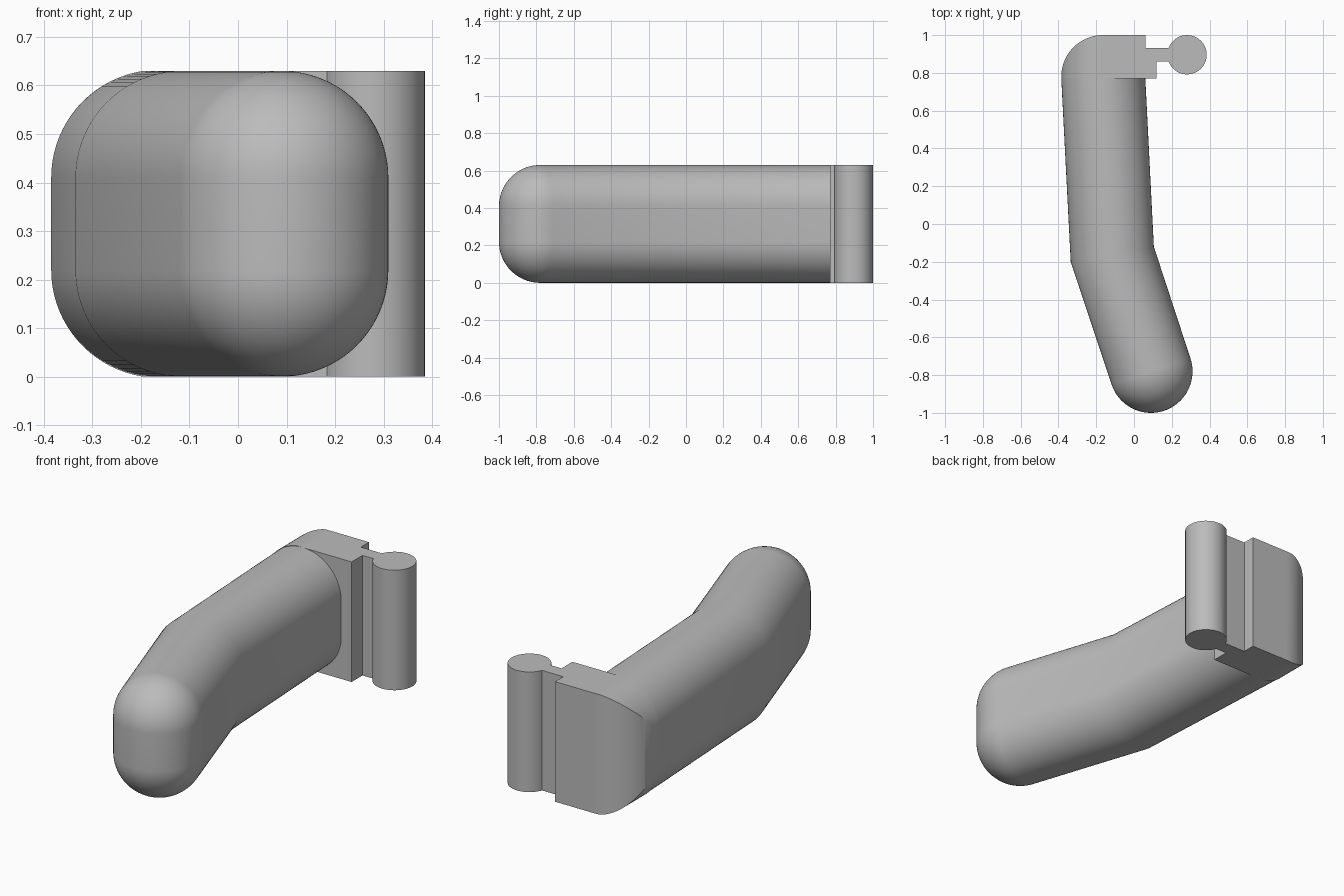
import bpy, bmesh
from math import sin, cos, pi
from mathutils import Vector

cube = bpy.data.objects.get("Cube")
if cube:
    bpy.data.objects.remove(cube, do_unlink=True)

H = 0.63      # full height
R = 0.22      # rounding radius
STEPS = 20    # segments per quarter turn

grey = bpy.data.materials.new("plain grey")
grey.use_nodes = True
grey.diffuse_color = (0.5, 0.5, 0.5, 1)
grey.node_tree.nodes["Principled BSDF"].inputs["Base Color"].default_value = (0.5, 0.5, 0.5, 1)


def arc(cx, cy, r, start, end, n):
    return [(cx + r * cos(start + (end - start) * i / n),
             cy + r * sin(start + (end - start) * i / n)) for i in range(n + 1)]


def finish(name, bm):
    bmesh.ops.remove_doubles(bm, verts=bm.verts, dist=0.0005)
    bmesh.ops.recalc_face_normals(bm, faces=bm.faces)
    mesh = bpy.data.meshes.new(name)
    bm.to_mesh(mesh)
    bm.free()
    mesh.materials.append(grey)
    obj = bpy.data.objects.new(name, mesh)
    bpy.context.collection.objects.link(obj)
    return obj


def prism(name, points, offset):
    bm = bmesh.new()
    face = bm.faces.new([bm.verts.new(p) for p in points])
    new = bmesh.ops.extrude_face_region(bm, geom=[face])["geom"]
    bmesh.ops.translate(bm, vec=offset, verts=[v for v in new if isinstance(v, bmesh.types.BMVert)])
    return finish(name, bm)


def smooth(obj):
    bpy.ops.object.select_all(action="DESELECT")
    obj.select_set(True)
    bpy.context.view_layer.objects.active = obj
    bpy.ops.object.shade_smooth_by_angle(angle=0.5)


# Arm: half profile (offset, z) from bottom to top, swept down both sides and around the tip
half = arc(0, R, 1, -pi / 2, 0, STEPS)
half = [(u, R + (z - R) * R) for u, z in half]
half += [(u, H - z) for u, z in reversed(half)]

tip = Vector((0.09, -0.78))
root = (Vector((-0.1625, 0.77)), Vector((0.2225, 0)))
bend = (Vector((-0.115, -0.16)), Vector((0.22, 0.04)))
side = Vector((0.949, 0.314)) * R
around = [(tip, Vector((side.x * cos(a) + side.y * sin(a), side.y * cos(a) - side.x * sin(a))))
          for a in [pi * i / (2 * STEPS) for i in range(2 * STEPS + 1)]]
stations = [root, bend] + around + [(c, -s) for c, s in (bend, root)]

bm = bmesh.new()
rows = [[bm.verts.new((*(c + s * u), z)) for u, z in half] for c, s in stations]
for a, b in zip(rows, rows[1:]):
    for i in range(len(half) - 1):
        bm.faces.new((a[i], a[i + 1], b[i + 1], b[i]))
# Flat strips along the top and bottom centre lines close up when merged
bmesh.ops.dissolve_degenerate(bm, edges=bm.edges, dist=0.0001)
smooth(finish("arm", bm))

# Mounting block with its neck and round locking bead
outline = arc(-0.165, 0.78, R, pi, pi / 2, STEPS)
outline += [(0.06, 1), (0.06, 0.932)]
outline += arc(0.281, 0.896, 0.104, pi - 0.35, -pi + 0.35, 48)
outline += [(0.12, 0.86), (0.12, 0.77), (-0.385, 0.77)]
block = prism("mounting_block", [(x, y, 0) for x, y in outline], (0, 0, H))

# Round the block's outer side so that it carries on the arm's section
section = arc(-0.1625, H - R, 0.2225, pi / 2, pi, STEPS) + arc(-0.1625, R, 0.2225, pi, 1.5 * pi, STEPS)
section = [(x, min(max(z, 0), H)) for x, z in section] + [(0.5, 0), (0.5, H)]
cutter = prism("block_rounding_cutter", [(x, 0.5, z) for x, z in section], (0, 0.8, 0))
cutter.hide_render = True
cutter.hide_viewport = True
cut = block.modifiers.new("rounding", "BOOLEAN")
cut.operation = "INTERSECT"
cut.solver = "EXACT"
cut.object = cutter
depsgraph = bpy.context.evaluated_depsgraph_get()
shaped = bpy.data.meshes.new_from_object(block.evaluated_get(depsgraph))
block.modifiers.clear()
block.data = shaped
bpy.data.objects.remove(cutter, do_unlink=True)
smooth(block)
